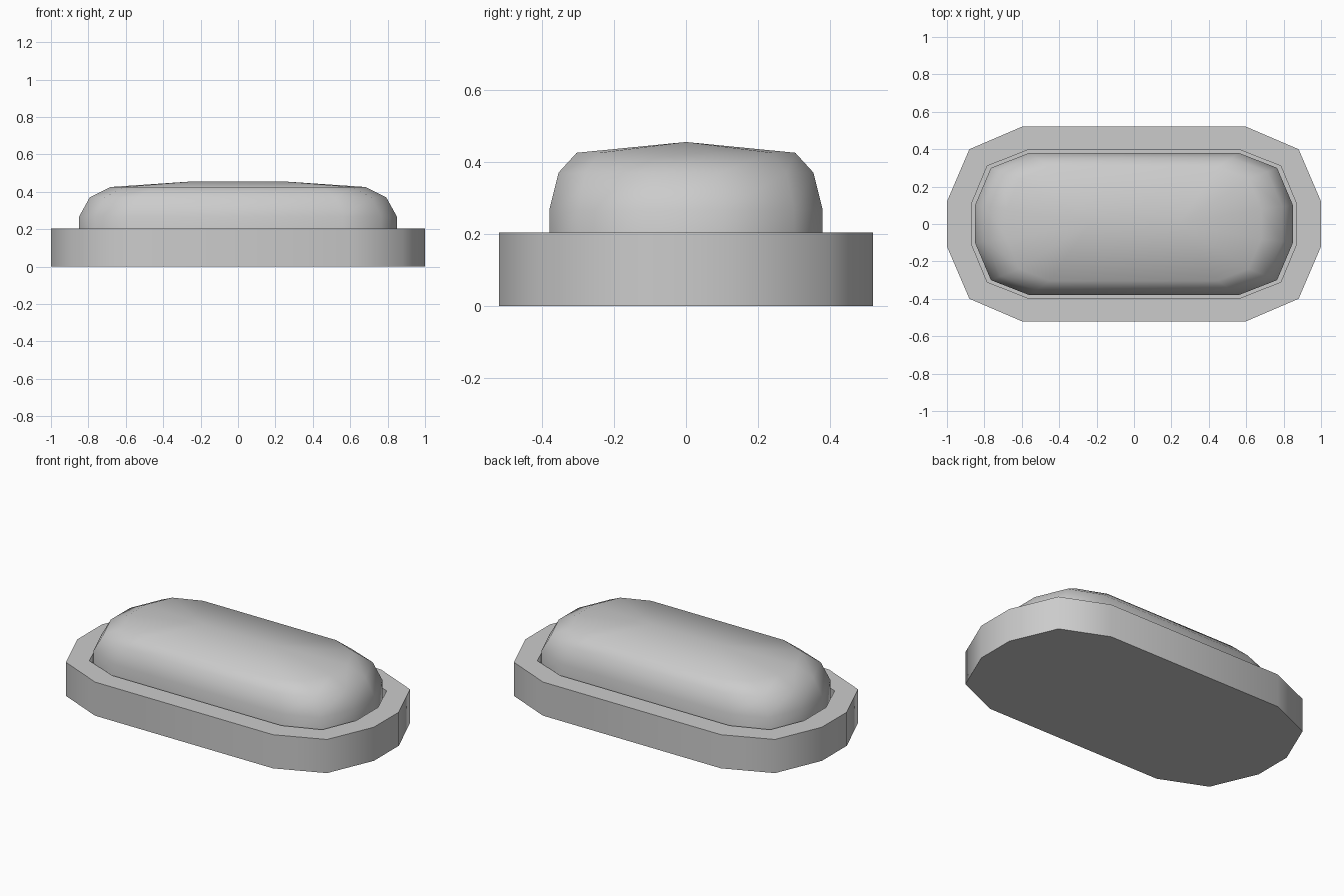
import bpy
import bmesh
import math

if "Cube" in bpy.data.objects:
    bpy.data.objects.remove(bpy.data.objects["Cube"])


def outline(corner):
    """Mirror one quadrant of an elongated 12-sided outline, counter-clockwise."""
    q = list(corner)
    return (q + [(-x, y) for x, y in reversed(q)]
            + [(-x, -y) for x, y in q]
            + [(x, -y) for x, y in reversed(q)])


def ring(bm, pts, z, s=1.0):
    return [bm.verts.new((x * s, y * s, z)) for x, y in pts]


def bridge(bm, a, b):
    n = len(a)
    for i in range(n):
        j = (i + 1) % n
        bm.faces.new((a[i], a[j], b[j], b[i]))


def finish(bm, name):
    bmesh.ops.recalc_face_normals(bm, faces=bm.faces)
    mesh = bpy.data.meshes.new(name)
    bm.to_mesh(mesh)
    bm.free()
    ob = bpy.data.objects.new(name, mesh)
    bpy.context.collection.objects.link(ob)
    bpy.ops.object.select_all(action='DESELECT')
    ob.select_set(True)
    bpy.context.view_layer.objects.active = ob
    bpy.ops.object.shade_smooth_by_angle(angle=math.radians(60))
    return ob


OUTER = outline([(1.0, 0.12), (0.88, 0.40), (0.60, 0.52)])
INNER = outline([(0.87, 0.105), (0.785, 0.31), (0.57, 0.395)])
DOME = outline([(0.85, 0.10), (0.765, 0.30), (0.56, 0.38)])
FLOOR = 0.15

# Base tray: outer wall, flat rim and a shallow recess for the dome
bm = bmesh.new()
rings = [ring(bm, OUTER, 0), ring(bm, OUTER, 0.205),
         ring(bm, INNER, 0.205), ring(bm, INNER, FLOOR)]
for a, b in zip(rings, rings[1:]):
    bridge(bm, a, b)
bm.faces.new(rings[0][::-1])
bm.faces.new(rings[-1])
finish(bm, "base_tray")

# Dome lens: scaled rings rising to a short central ridge
bm = bmesh.new()
rings = [ring(bm, DOME, z, s) for z, s in
         [(FLOOR, 1.0), (0.267, 1.0), (0.371, 0.932), (0.426, 0.80)]]
for a, b in zip(rings, rings[1:]):
    bridge(bm, a, b)
top = rings[-1]
right = bm.verts.new((0.24, 0, 0.456))
left = bm.verts.new((-0.24, 0, 0.456))
for i in range(12):
    j = (i + 1) % 12
    if i == 2:      # long back side
        bm.faces.new((top[i], top[j], left, right))
    elif i == 8:    # long front side
        bm.faces.new((top[i], top[j], right, left))
    else:           # rounded ends
        bm.faces.new((top[i], top[j], left if 2 < i < 8 else right))
finish(bm, "dome_lens")
